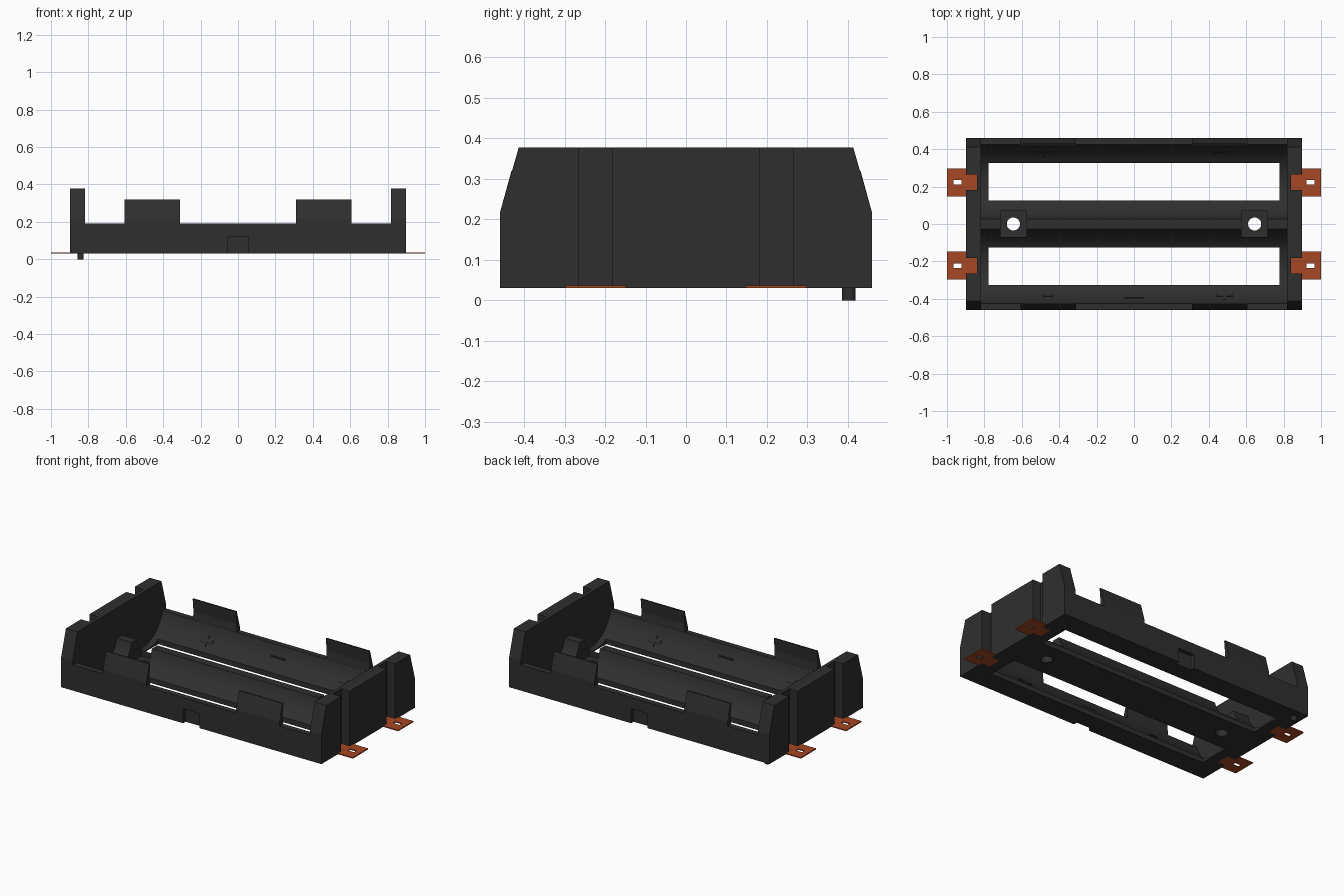
import bpy, bmesh, math
from mathutils import Matrix

if "Cube" in bpy.data.objects:
    bpy.data.objects.remove(bpy.data.objects["Cube"])


def material(name, rgb):
    m = bpy.data.materials.new(name)
    m.use_nodes = True
    m.diffuse_color = (*rgb, 1)
    m.node_tree.nodes["Principled BSDF"].inputs["Base Color"].default_value = (*rgb, 1)
    return m


BLACK = material("black plastic", (0.028, 0.028, 0.028))
COPPER = material("copper", (0.38, 0.063, 0.017))


def finish(name, bm, mat):
    bmesh.ops.recalc_face_normals(bm, faces=bm.faces)
    me = bpy.data.meshes.new(name)
    bm.to_mesh(me)
    bm.free()
    ob = bpy.data.objects.new(name, me)
    bpy.context.collection.objects.link(ob)
    me.materials.append(mat)
    return ob


def prism(name, pts, a, b, axis="x", mat=BLACK):
    """Extrude a (y, z) outline along x, or an (x, y) outline along z."""
    bm = bmesh.new()
    put = (lambda p, t: (t, p[0], p[1])) if axis == "x" else (lambda p, t: (p[0], p[1], t))
    face = bm.faces.new([bm.verts.new(put(p, a)) for p in pts])
    ext = bmesh.ops.extrude_face_region(bm, geom=[face])
    step = (b - a, 0, 0) if axis == "x" else (0, 0, b - a)
    bmesh.ops.translate(bm, vec=step, verts=[g for g in ext["geom"] if isinstance(g, bmesh.types.BMVert)])
    return finish(name, bm, mat)


def box(name, x, y, z, mat=BLACK):
    (x0, x1), (y0, y1), (z0, z1) = sorted(x), sorted(y), sorted(z)
    return prism(name, [(y0, z0), (y1, z0), (y1, z1), (y0, z1)], x0, x1, mat=mat)


def cylinder(name, x, y, z0, z1, r):
    bm = bmesh.new()
    bmesh.ops.create_cone(bm, cap_ends=True, segments=32, radius1=r, radius2=r, depth=z1 - z0,
                          matrix=Matrix.Translation((x, y, (z0 + z1) / 2)))
    return finish(name, bm, BLACK)


def activate(ob):
    bpy.ops.object.select_all(action="DESELECT")
    ob.select_set(True)
    bpy.context.view_layer.objects.active = ob


def cut(ob, cutters):
    activate(ob)
    for c in cutters:
        c.hide_render = True
        m = ob.modifiers.new("cut", "BOOLEAN")
        m.operation, m.solver, m.object = "DIFFERENCE", "EXACT", c
        bpy.ops.object.modifier_apply(modifier=m.name)
        bpy.data.objects.remove(c)


def smooth(ob):
    activate(ob)
    bpy.ops.object.shade_smooth_by_angle(angle=math.radians(25))


# Twin cradle: two round troughs meeting in a central ridge
R, YC, ZC, BASE, IN, OUT = 0.205, 0.225, 0.24, 0.03, 0.817, 0.897
arc = [(YC + R * math.cos(math.radians(a)), ZC + R * math.sin(math.radians(a)))
       for a in [-14 - 152 * i / 24 for i in range(25)]]
half = [(0.46, BASE), (0.46, 0.19)] + arc
profile = half + [(-y, z) for y, z in reversed(half)]
cradle = prism("cradle", profile, -IN, IN)

cutters = []
for s in (-1, 1):
    cutters += [
        box("slot_cutter", (-0.778, 0.778), (s * 0.125, s * 0.325), (0, 0.3)),
        box("clip_recess_cutter", (-0.056, 0.056), (s * 0.435, s * 0.5), (0, 0.12)),
        box("screw_pocket_cutter", (s * 0.575, s * 0.715), (-0.07, 0.07), (0.07, 0.3)),
        cylinder("screw_hole_cutter", s * 0.645, 0, 0, 0.3, 0.035),
    ]
cut(cradle, cutters)
smooth(cradle)

# End walls with chamfered shoulders and terminal grooves
wall = [(0.46, BASE), (0.46, 0.215), (0.413, 0.378)]
wall += [(-y, z) for y, z in reversed(wall)]
for s, side in ((1, "left"), (-1, "right")):
    end = prism(f"{side}_end_wall", wall, s * IN, s * OUT)
    cut(end, [box("groove_cutter", (s * 0.84, s * 1.0), (t * 0.182, t * 0.265), (0, 0.5)) for t in (-1, 1)])

    # Copper solder tabs, each with a tongue in the groove and a small slot
    for t, place in ((-1, "front"), (1, "back")):
        outline = [(0.84, 0.182), (OUT, 0.182), (OUT, 0.148), (1.0, 0.148),
                   (1.0, 0.298), (OUT, 0.298), (OUT, 0.265), (0.84, 0.265)]
        tab = prism(f"{side}_{place}_terminal", [(s * x, t * y) for x, y in outline],
                    0.03, 0.037, "z", COPPER)
        cut(tab, [box("tab_slot_cutter", (s * 0.922, s * 0.966), (t * 0.21, t * 0.236), (0, 0.1))])

# Retaining flaps and clip blocks on the long walls
for t, place in ((-1, "front"), (1, "back")):
    flap = [(0.46, 0.18), (0.46, 0.215), (0.431, 0.32), (0.422, 0.32), (0.43, 0.24), (0.424, 0.18)]
    for s, side in ((1, "left"), (-1, "right")):
        prism(f"{place}_{side}_flap", [(t * y, z) for y, z in flap], s * 0.31, s * 0.608)
    box(f"{place}_clip_block", (-0.05, 0.05), (t * 0.392, t * 0.435), (0.035, 0.13))


# Raised polarity marks on the trough walls
def mark(name, x, t, length, width):
    a = math.radians(-40)
    bm = bmesh.new()
    bmesh.ops.create_cube(bm, size=1, matrix=Matrix.Translation(
        (x, t * (YC + R * math.cos(a)), ZC + R * math.sin(a)))
        @ Matrix.Rotation(t * math.radians(50), 4, "X") @ Matrix.Diagonal((length, width, 0.012, 1)))
    finish(name, bm, BLACK)


for t, place in ((-1, "front"), (1, "back")):
    mark(f"{place}_plus_bar", -t * 0.485, t, 0.09, 0.022)
    mark(f"{place}_plus_stem", -t * 0.485, t, 0.02, 0.075)
    mark(f"{place}_minus_bar", t * 0.46, t, 0.055, 0.022)

# Locating peg under the base
smooth(cylinder("locating_peg", -0.842, 0.402, 0.0, 0.04, 0.017))
